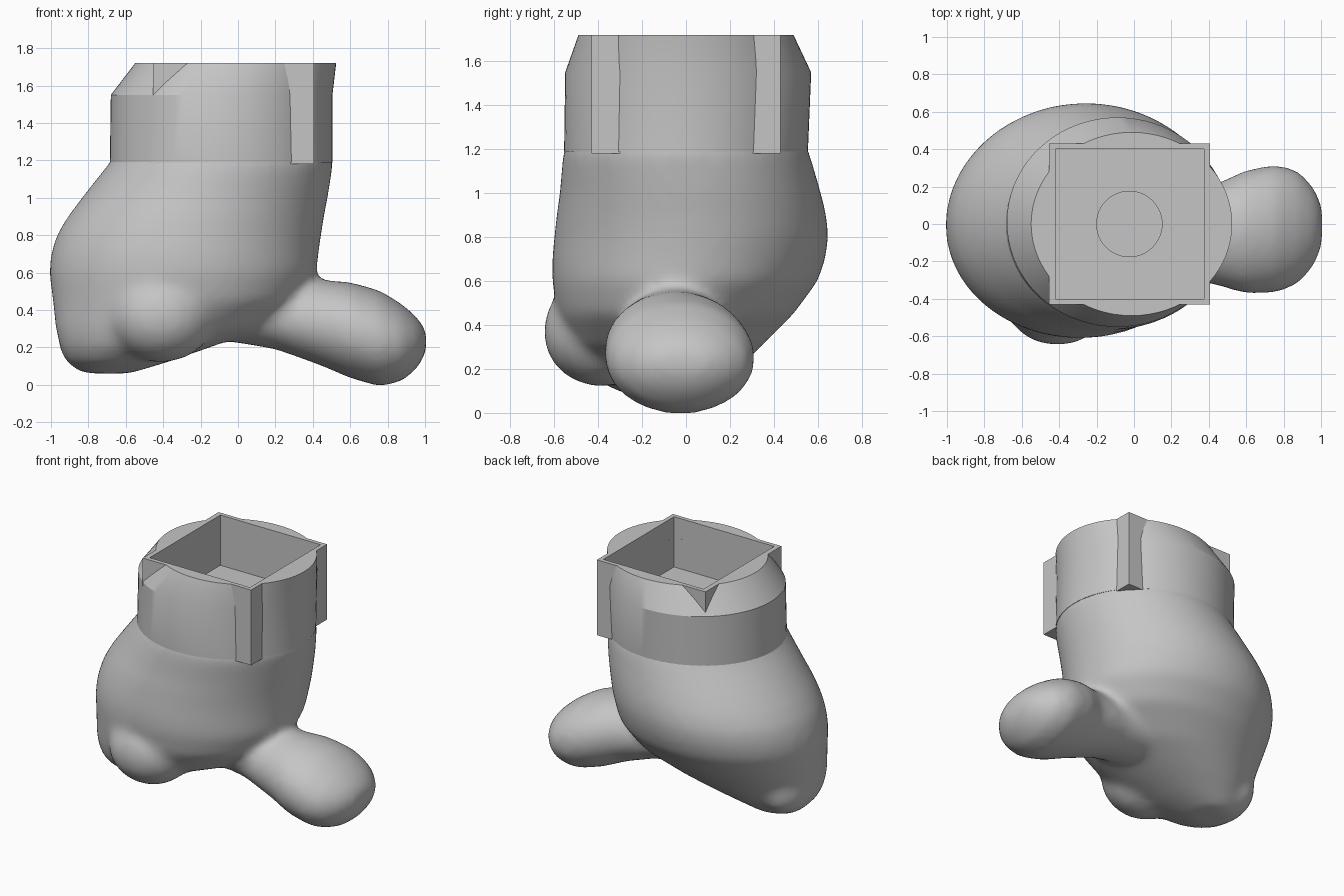
import bpy, bmesh
from math import cos, sin, pi, radians
from mathutils import Vector

if "Cube" in bpy.data.objects:
    bpy.data.objects.remove(bpy.data.objects["Cube"], do_unlink=True)

SHADE = (0.56, 0.56, 0.56, 1)
grey = bpy.data.materials.new("plain grey")
grey.use_nodes = True
grey.diffuse_color = SHADE
grey.node_tree.nodes["Principled BSDF"].inputs["Base Color"].default_value = SHADE


def make(name, bm):
    bmesh.ops.recalc_face_normals(bm, faces=bm.faces)
    mesh = bpy.data.meshes.new(name)
    bm.to_mesh(mesh)
    bm.free()
    mesh.materials.append(grey)
    obj = bpy.data.objects.new(name, mesh)
    bpy.context.collection.objects.link(obj)
    return obj


def loft(bm, rings, along_x=False, sides=72):
    """Skin oval rings given as (level, a_min, a_max, b_min, b_max)."""
    loops = []
    for level, a0, a1, b0, b1 in rings:
        loop = []
        for i in range(sides):
            t = 2 * pi * i / sides
            a = (a0 + a1) / 2 + (a1 - a0) / 2 * cos(t)
            b = (b0 + b1) / 2 + (b1 - b0) / 2 * sin(t)
            loop.append(bm.verts.new((level, a, b) if along_x else (a, b, level)))
        loops.append(loop)
    for low, high in zip(loops, loops[1:]):
        for i in range(sides):
            j = (i + 1) % sides
            bm.faces.new((low[i], low[j], high[j], high[i]))
    bm.faces.new(loops[0][::-1])
    bm.faces.new(loops[-1])


def ball(bm, centre, radii):
    new = bmesh.ops.create_icosphere(bm, subdivisions=4, radius=1)["verts"]
    bmesh.ops.scale(bm, vec=radii, verts=new)
    bmesh.ops.translate(bm, vec=centre, verts=new)


def box(bm, low, high):
    low, high = Vector(low), Vector(high)
    new = bmesh.ops.create_cube(bm, size=1)["verts"]
    bmesh.ops.scale(bm, vec=high - low, verts=new)
    bmesh.ops.translate(bm, vec=(low + high) / 2, verts=new)


def bake(obj):
    """Apply the modifiers of an object."""
    graph = bpy.context.evaluated_depsgraph_get()
    mesh = bpy.data.meshes.new_from_object(obj.evaluated_get(graph))
    obj.modifiers.clear()
    obj.data = mesh


def smooth(obj, angle):
    bpy.ops.object.select_all(action="DESELECT")
    obj.select_set(True)
    bpy.context.view_layer.objects.active = obj
    bpy.ops.object.shade_smooth_by_angle(angle=radians(angle))


# Rounded body, leaning towards its heel
bm = bmesh.new()
loft(bm, [
    (0.06, -0.82, -0.58, -0.20, 0.08),
    (0.12, -0.91, -0.38, -0.36, 0.15),
    (0.20, -0.95, -0.15, -0.46, 0.24),
    (0.30, -0.975, 0.12, -0.53, 0.34),
    (0.45, -0.99, 0.34, -0.585, 0.49),
    (0.60, -1.01, 0.42, -0.61, 0.60),
    (0.70, -1.00, 0.43, -0.61, 0.635),
    (0.80, -0.97, 0.445, -0.60, 0.65),
    (0.90, -0.91, 0.46, -0.59, 0.64),
    (1.00, -0.835, 0.48, -0.575, 0.615),
    (1.19, -0.685, 0.51, -0.56, 0.56),
    (1.28, -0.63, 0.48, -0.52, 0.52),
])
# Swellings near the base: front one and heel
ball(bm, (-0.41, -0.39, 0.37), (0.29, 0.26, 0.25))
ball(bm, (-0.80, -0.04, 0.25), (0.16, 0.24, 0.185))
# Side knob
loft(bm, [
    (-0.10, -0.26, 0.18, 0.24, 0.52),
    (0.20, -0.28, 0.19, 0.19, 0.55),
    (0.45, -0.33, 0.22, 0.10, 0.56),
    (0.60, -0.375, 0.29, 0.035, 0.55),
    (0.76, -0.37, 0.32, -0.01, 0.505),
    (0.88, -0.32, 0.285, 0.02, 0.43),
    (0.96, -0.23, 0.20, 0.09, 0.36),
    (1.00, -0.14, 0.12, 0.16, 0.30),
    (1.01, -0.05, 0.05, 0.21, 0.26),
], along_x=True)
body = make("body", bm)
remesh = body.modifiers.new("merge", "REMESH")
remesh.mode = "VOXEL"
remesh.voxel_size = 0.025
relax = body.modifiers.new("relax", "SMOOTH")
relax.factor = 0.5
relax.iterations = 20
bake(body)
smooth(body, 60)

# Collar with a bevelled rim
bm = bmesh.new()
loft(bm, [
    (1.19, -0.685, 0.505, -0.555, 0.555),
    (1.55, -0.68, 0.505, -0.55, 0.57),
    (1.72, -0.55, 0.525, -0.49, 0.49),
])
collar = make("collar", bm)

# Square socket sleeve whose corners stand out of the collar
bm = bmesh.new()
box(bm, (-0.455, -0.43, 1.18), (0.405, 0.43, 1.72))
sleeve = make("socket_sleeve", bm)

# Cutters for the square recess and the round hole in its floor
bm = bmesh.new()
box(bm, (-0.42, -0.4, 1.36), (0.375, 0.4, 1.9))
recess = make("recess_cutter", bm)
bm = bmesh.new()
loft(bm, [(1.30, -0.2, 0.15, -0.175, 0.175), (1.5, -0.2, 0.15, -0.175, 0.175)], sides=48)
hole = make("hole_cutter", bm)

for part in (collar, sleeve):
    for cutter in (recess, hole):
        cut = part.modifiers.new("cut", "BOOLEAN")
        cut.operation = "DIFFERENCE"
        cut.solver = "EXACT"
        cut.object = cutter
    bake(part)
for cutter in (recess, hole):
    bpy.data.objects.remove(cutter, do_unlink=True)
smooth(collar, 25)
smooth(sleeve, 25)
